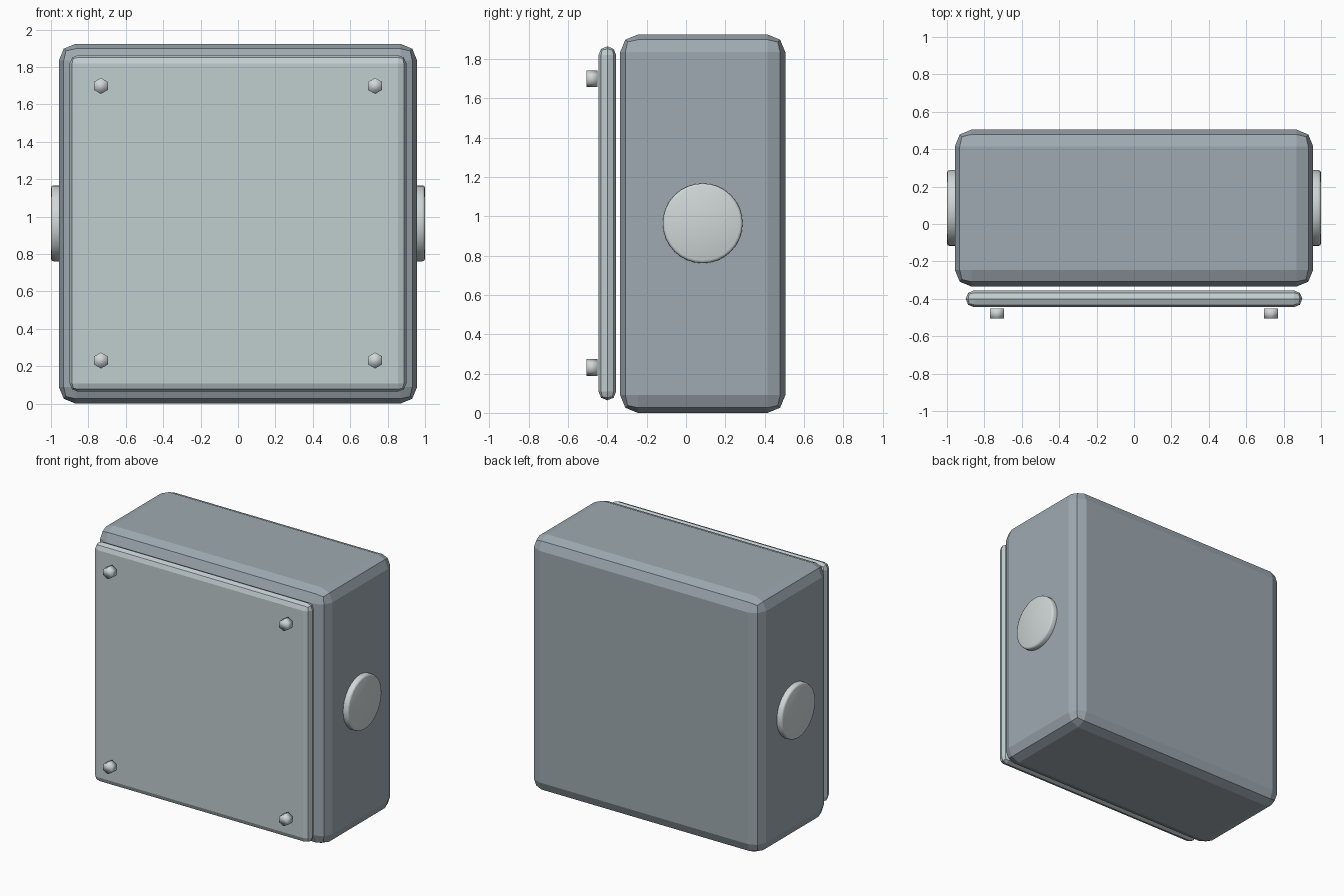
import bpy
import math

if "Cube" in bpy.data.objects:
    bpy.data.objects.remove(bpy.data.objects["Cube"])


def material(name, color):
    mat = bpy.data.materials.new(name)
    mat.diffuse_color = (*color, 1)
    mat.use_nodes = True
    mat.node_tree.nodes["Principled BSDF"].inputs["Base Color"].default_value = mat.diffuse_color
    return mat


body_paint = material("body_paint", (0.34, 0.40, 0.44))
cover_paint = material("cover_paint", (0.53, 0.61, 0.62))
metal = material("metal", (0.63, 0.68, 0.68))


def bevel(obj, width, segments=2):
    mod = obj.modifiers.new("Bevel", 'BEVEL')
    mod.width = width
    mod.segments = segments
    mod.limit_method = 'ANGLE'
    mod.angle_limit = math.radians(40)


def box(name, center, size, width, mat):
    bpy.ops.mesh.primitive_cube_add(size=1, location=center)
    obj = bpy.context.object
    obj.name = name
    obj.scale = size
    bpy.ops.object.transform_apply(location=False, rotation=False, scale=True)
    bevel(obj, width)
    obj.data.materials.append(mat)
    return obj


def cylinder(name, center, radius, depth, sides, rotation):
    bpy.ops.mesh.primitive_cylinder_add(vertices=sides, radius=radius, depth=depth,
                                        location=center, rotation=rotation)
    obj = bpy.context.object
    obj.name = name
    bpy.ops.object.transform_apply(location=False, rotation=True, scale=False)
    bpy.ops.object.shade_smooth()
    obj.data.materials.append(metal)
    return obj


# Main enclosure and the separate cover plate in front of it
box("box_body", (0, 0.085, 0.962), (1.916, 0.84, 1.924), 0.09, body_paint)
box("cover_plate", (0, -0.4, 0.964), (1.8, 0.09, 1.8), 0.045, cover_paint)

for side, sx in (("left", -1), ("right", 1)):
    # Round knockout plug on each side wall
    plug = cylinder(f"{side}_plug", (sx * 0.96, 0.085, 0.964), 0.203, 0.08, 32,
                    (0, math.pi / 2, 0))
    bevel(plug, 0.014)

    # Hexagonal screw heads with a point facing up
    for level, z in (("lower", 0.231), ("upper", 1.699)):
        cylinder(f"{level}_{side}_screw", (sx * 0.733, -0.478, z), 0.043, 0.055, 6,
                 (math.pi / 2, 0, 0))
